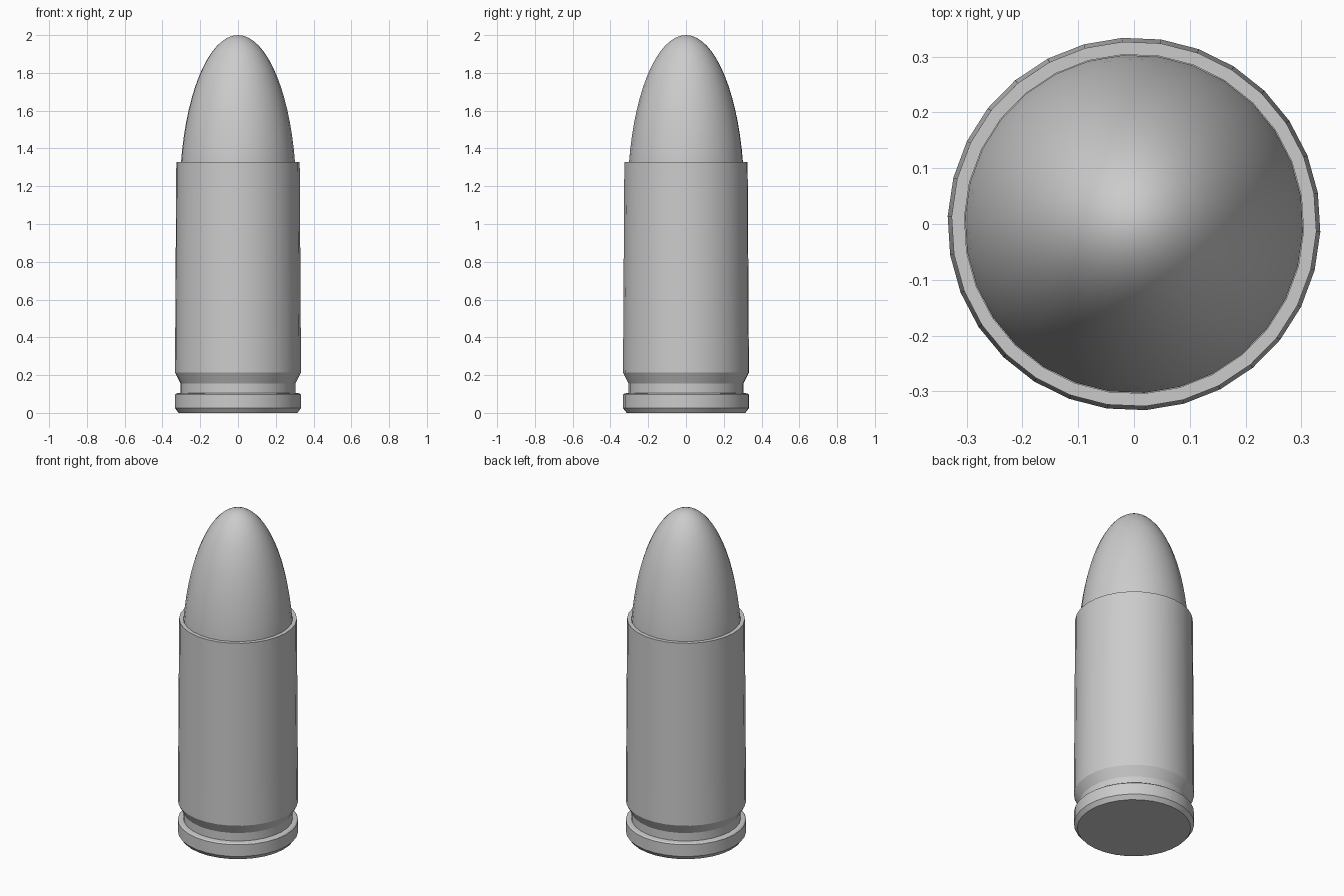
import bpy, bmesh, math

if "Cube" in bpy.data.objects:
    bpy.data.objects.remove(bpy.data.objects["Cube"])

SIDES = 30
OFFSET = math.radians(9.6)

def lathe(name, profile, angle):
    """Revolve (radius, z) points around z; zero radius makes a pole."""
    bm = bmesh.new()
    rings = []
    for r, z in profile:
        if r == 0:
            rings.append([bm.verts.new((0, 0, z))] * SIDES)
        else:
            rings.append([bm.verts.new((r * math.cos(OFFSET + 2 * math.pi * i / SIDES),
                                        r * math.sin(OFFSET + 2 * math.pi * i / SIDES), z))
                          for i in range(SIDES)])
    for a, b in zip(rings, rings[1:]):
        for i in range(SIDES):
            j = (i + 1) % SIDES
            bm.faces.new(dict.fromkeys((a[i], a[j], b[j], b[i])))
    bmesh.ops.recalc_face_normals(bm, faces=bm.faces)
    mesh = bpy.data.meshes.new(name)
    bm.to_mesh(mesh)
    bm.free()
    obj = bpy.data.objects.new(name, mesh)
    bpy.context.collection.objects.link(obj)
    bpy.ops.object.select_all(action='DESELECT')
    obj.select_set(True)
    bpy.context.view_layer.objects.active = obj
    bpy.ops.object.shade_smooth_by_angle(angle=math.radians(angle))
    return obj

# Casing: base, bevelled rim, extractor groove, tapered wall, open mouth
lathe("casing", [(0, 0), (0.315, 0), (0.334, 0.025), (0.334, 0.097), (0.327, 0.103),
                 (0.304, 0.106), (0.304, 0.155), (0.334, 0.213), (0.327, 1.328),
                 (0.304, 1.328), (0.304, 1.24), (0, 1.24)], 25)

# Bullet: elliptical nose seated in the mouth
BASE, TIP, RADIUS, STEPS = 1.15, 2.0, 0.309, 16
start = math.asin((1.24 - BASE) / (TIP - BASE))
nose = []
for i in range(STEPS + 1):
    t = start + (math.pi / 2 - start) * i / STEPS
    nose.append((RADIUS * math.cos(t) if i < STEPS else 0, BASE + (TIP - BASE) * math.sin(t)))
nose[0] = (0.303, 1.24)
lathe("bullet", [(0, 1.24)] + nose, 40)
